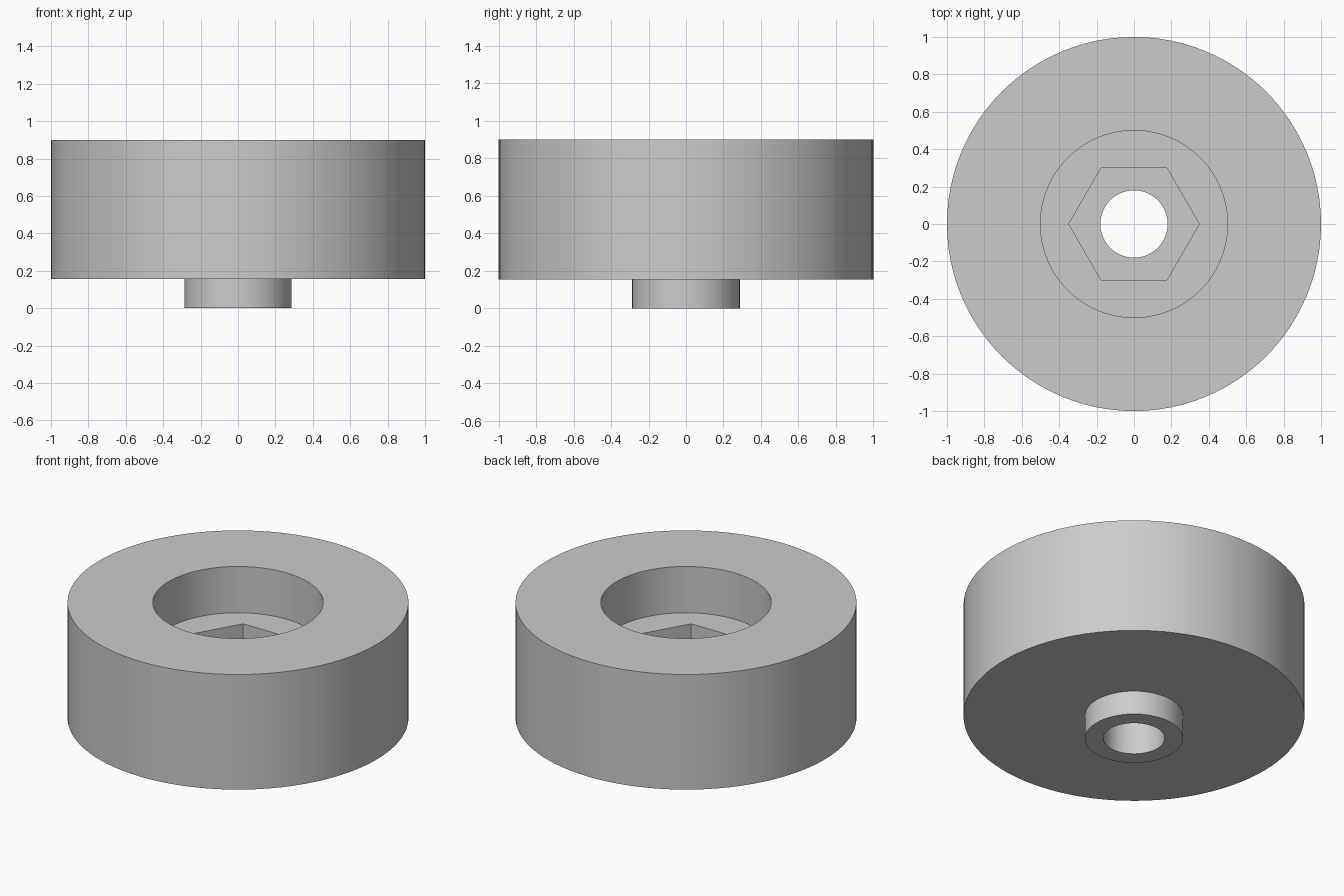
import bpy
import bmesh
from math import cos, pi, radians, tau

cube = bpy.data.objects.get("Cube")
if cube:
    bpy.data.objects.remove(cube, do_unlink=True)

SEGMENTS = 96  # divisible by six, so the hexagon corners fall on vertices

grey = bpy.data.materials.new("plain grey")
grey.use_nodes = True
colour = (0.6, 0.6, 0.6, 1)
grey.diffuse_color = colour
grey.node_tree.nodes["Principled BSDF"].inputs["Base Color"].default_value = colour


def circle(radius):
    return lambda angle: radius


def hexagon(flat_radius):
    return lambda angle: flat_radius / cos(angle % (pi / 3) - pi / 6)


def ring_solid(name, rings):
    """Join a closed loop of (outline, height) rings into one solid."""
    bm = bmesh.new()
    loops = []
    for outline, z in rings:
        loop = []
        for i in range(SEGMENTS):
            a = tau * i / SEGMENTS
            # nudge keeps the hexagon corners clear of rounding at the wrap
            r = outline(a + 1e-9)
            loop.append(bm.verts.new((r * cos(a), r * cos(a - pi / 2), z)))
        loops.append(loop)
    for k, lower in enumerate(loops):
        upper = loops[(k + 1) % len(loops)]
        for i in range(SEGMENTS):
            j = (i + 1) % SEGMENTS
            bm.faces.new((lower[i], lower[j], upper[j], upper[i]))
    bmesh.ops.recalc_face_normals(bm, faces=bm.faces)
    mesh = bpy.data.meshes.new(name)
    bm.to_mesh(mesh)
    bm.free()
    mesh.materials.append(grey)
    obj = bpy.data.objects.new(name, mesh)
    bpy.context.collection.objects.link(obj)
    return obj


bore, boss, body, recess, nut = (
    circle(0.18), circle(0.287), circle(1.0), circle(0.5), hexagon(0.302))

wheel = ring_solid("wheel_with_nut_pocket", [
    (bore, 0.0), (boss, 0.0),        # foot of the boss
    (boss, 0.155), (body, 0.155),    # underside
    (body, 0.9), (recess, 0.9),      # outer wall and top
    (recess, 0.6), (nut, 0.6),       # round recess
    (nut, 0.3), (bore, 0.3),         # hexagonal pocket and bore
])

bpy.ops.object.select_all(action="DESELECT")
wheel.select_set(True)
bpy.context.view_layer.objects.active = wheel
bpy.ops.object.shade_smooth_by_angle(angle=radians(30))
